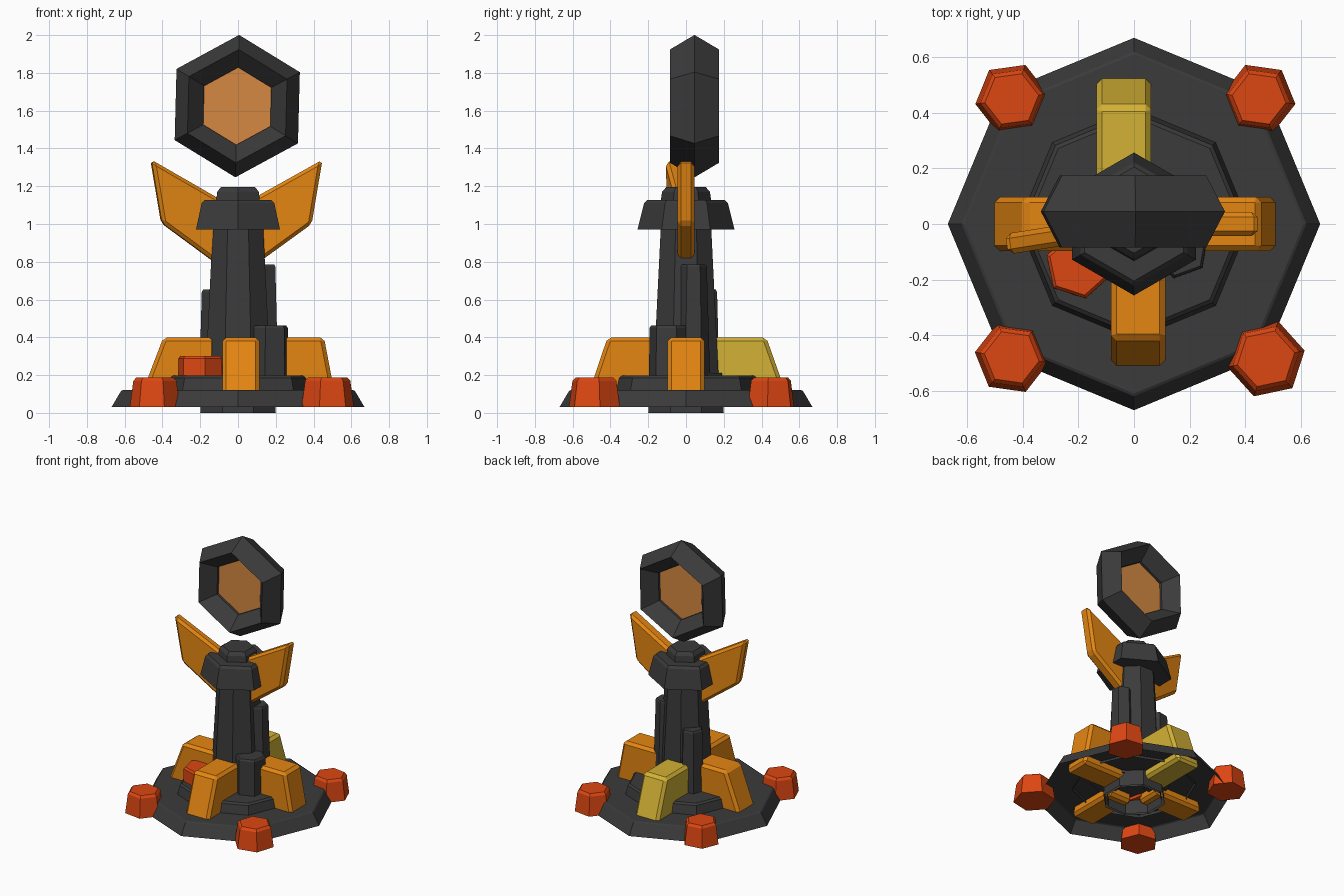
import bpy, bmesh, math
from mathutils import Matrix, Vector

if "Cube" in bpy.data.objects:
    bpy.data.objects.remove(bpy.data.objects["Cube"])


def material(name, rgb):
    m = bpy.data.materials.new(name)
    m.diffuse_color = (*rgb, 1)
    m.use_nodes = True
    m.node_tree.nodes["Principled BSDF"].inputs["Base Color"].default_value = m.diffuse_color
    return m


DARK = material("dark grey", (0.043, 0.043, 0.043))
ORANGE = material("orange", (0.78, 0.24, 0.006))
RED = material("red orange", (0.72, 0.062, 0.006))
YELLOW = material("yellow", (0.65, 0.44, 0.035))
AMBER = material("amber glass", (0.66, 0.25, 0.055))


def finish(name, bm, mat, bevel=0):
    bmesh.ops.recalc_face_normals(bm, faces=bm.faces)
    me = bpy.data.meshes.new(name)
    bm.to_mesh(me)
    bm.free()
    me.materials.append(mat)
    ob = bpy.data.objects.new(name, me)
    bpy.context.collection.objects.link(ob)
    if bevel:
        mod = ob.modifiers.new("bevel", 'BEVEL')
        mod.width = bevel
        mod.segments = 1
    return ob


def stack(name, sides, profile, mat, at=(0, 0), turn=0, bottom=True, loop=False):
    """Polygonal rings of (radius, z) joined into a prism, or a closed ring."""
    bm = bmesh.new()
    rings = []
    for r, z in profile:
        ring = []
        for i in range(sides):
            a = math.radians(turn) + math.tau * i / sides
            ring.append(bm.verts.new((at[0] + r * math.cos(a), at[1] + r * math.sin(a), z)))
        rings.append(ring)
    pairs = list(zip(rings, rings[1:])) + ([(rings[-1], rings[0])] if loop else [])
    for lo, hi in pairs:
        for i in range(sides):
            j = (i + 1) % sides
            bm.faces.new((lo[i], lo[j], hi[j], hi[i]))
    if not loop:
        bm.faces.new(rings[-1])
        if bottom:
            bm.faces.new(rings[0][::-1])
    if not bottom:
        # open shells keep outward normals
        ob = finish(name, bm, mat)
        return ob
    return finish(name, bm, mat)


def plate(name, outline, thick, mat, angle, shift=0, bevel=0.02):
    """Upright plate with (outward, z) outline, turned about z."""
    bm = bmesh.new()
    rot = Matrix.Rotation(math.radians(angle), 4, 'Z')
    sides = [[bm.verts.new(rot @ Vector((u, shift + s * thick / 2, z))) for u, z in outline]
             for s in (-1, 1)]
    n = len(outline)
    bm.faces.new(sides[0])
    bm.faces.new(sides[1][::-1])
    for i in range(n):
        j = (i + 1) % n
        bm.faces.new((sides[0][i], sides[1][i], sides[1][j], sides[0][j]))
    return finish(name, bm, mat, bevel)


# Octagonal base, hollow below, and its raised step
stack("base", 8, [(0.67, 0.03), (0.62, 0.115), (0.61, 0.12)], DARK, bottom=False)
stack("base_step", 8, [(0.42, 0.10), (0.40, 0.185), (0.385, 0.197)], DARK, bottom=False)

# Tower with foot, collar and cap
c8 = math.cos(math.pi / 8)
stack("tower", 8, [(0.182 / c8, 0.0), (0.133 / c8, 0.99)], DARK, turn=22.5, bottom=False)
stack("tower_foot", 8, [(0.2 / c8, 0.0), (0.19 / c8, 0.21)], DARK, turn=22.5, bottom=False)
stack("collar", 6, [(0.257, 0.97), (0.222, 1.11), (0.205, 1.127)], DARK, turn=30)
stack("cap", 6, [(0.134, 1.12), (0.127, 1.17), (0.105, 1.195)], DARK, turn=30)

# Blocks attached to the tower
stack("short_block", 6, [(0.11, 0.1), (0.107, 0.45), (0.098, 0.462)], DARK, (0.163, -0.088), 20)
stack("tall_block", 6, [(0.09, 0.1), (0.07, 0.775), (0.064, 0.785)], DARK, (0.137, 0.04), 30)
stack("back_block", 6, [(0.09, 0.1), (0.075, 0.64), (0.068, 0.652)], DARK, (-0.118, 0.094), 10)
stack("red_block", 6, [(0.122, 0.1), (0.12, 0.288), (0.108, 0.302)], RED, (-0.2, -0.15), 42)

# Corner posts
for name, x, y, r, turn in (("back_left_post", -0.44, 0.45, 0.132, 8),
                            ("back_right_post", 0.45, 0.45, 0.132, -8),
                            ("front_left_post", -0.44, -0.48, 0.134, -8),
                            ("front_right_post", 0.475, -0.485, 0.142, 12)):
    stack(name, 6, [(r, 0.03), (r * 0.86, 0.17), (r * 0.74, 0.187)], RED, (x, y), turn)

# Buttress fins around the tower
for name, angle, mat, shift, top, foot in (("right_fin", 0, ORANGE, 0.0, 0.455, 0.52),
                                           ("back_fin", 90, YELLOW, 0.037, 0.425, 0.545),
                                           ("left_fin", 180, ORANGE, 0.0, 0.395, 0.525),
                                           ("front_fin", 270, ORANGE, 0.015, 0.415, 0.53)):
    plate(name, [(0.12, 0.06), (foot, 0.06), (top, 0.4), (0.12, 0.4)], 0.195, mat, angle, shift)

# Wings on the collar
plate("right_wing", [(0.08, 0.775), (0.39, 1.0), (0.447, 1.34), (0.08, 1.135)],
      0.088, ORANGE, 0, bevel=0.018)
plate("left_wing", [(0.08, 0.765), (0.41, 1.005), (0.467, 1.34), (0.08, 1.12)],
      0.075, ORANGE, 189, bevel=0.018)

# Floating hexagonal ring with its glass pane
ring = stack("head_ring", 6, [(0.377, 0), (0.30, 0.13), (0.205, 0.03),
                              (0.205, -0.03), (0.30, -0.13)], DARK, turn=28.5, loop=True)
pane = stack("head_pane", 6, [(0.217, -0.012), (0.217, 0.012)], AMBER, turn=29.5)
for ob in (ring, pane):
    ob.rotation_euler = (math.pi / 2, 0, 0)
    ob.location = (-0.004, 0.045, 1.624)
